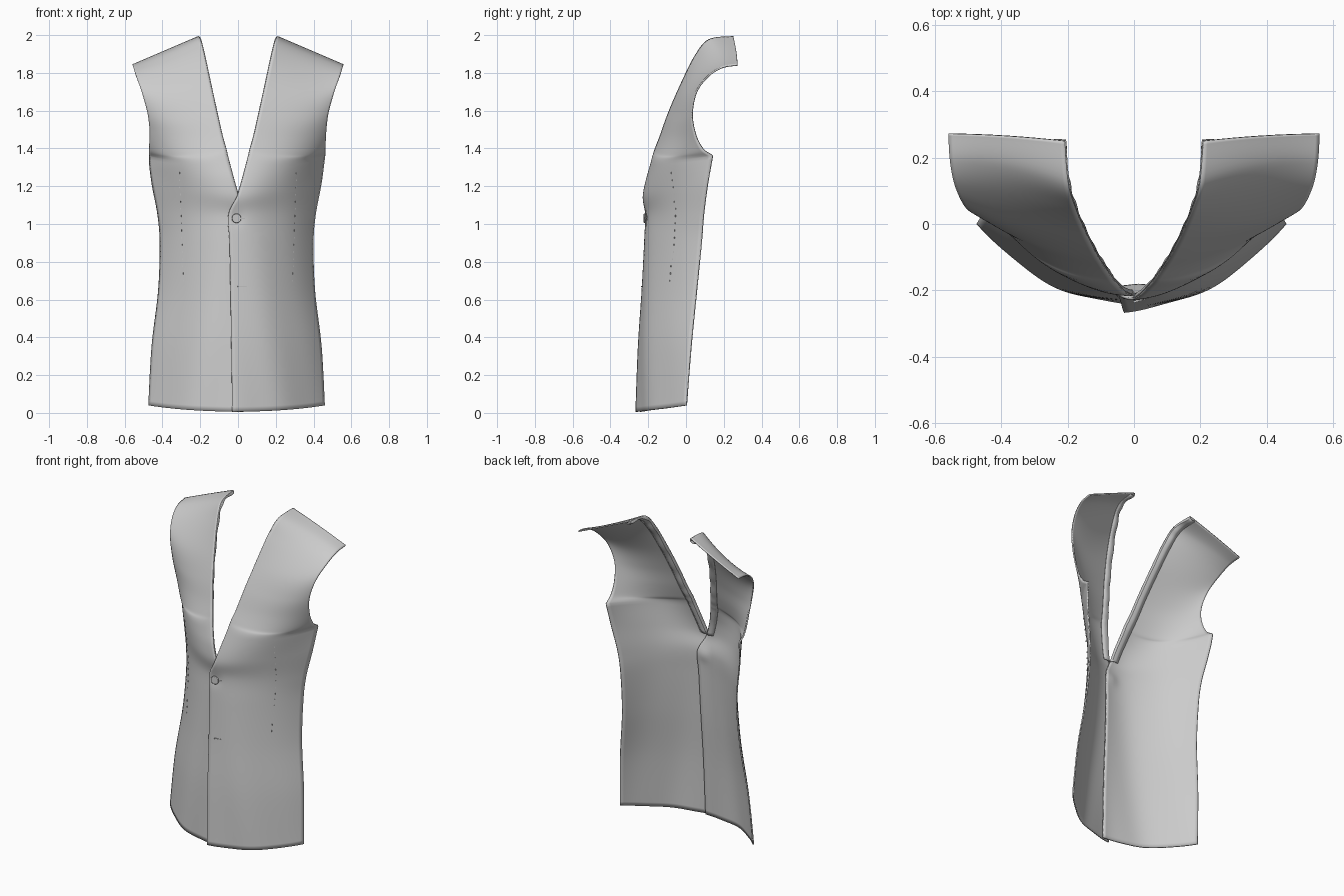
import bpy, math
from mathutils import Vector

if "Cube" in bpy.data.objects:
    bpy.data.objects.remove(bpy.data.objects["Cube"])

# Cross rows from hem to shoulder: centre/neck edge, middle, side/armhole edge
ROWS = [
    ((-.03, -.268, .006), (.24, -.185, .015), (.46, .0, .04)),
    ((-.035, -.255, .35), (.23, -.175, .35), (.443, .025, .35)),
    ((-.04, -.235, .65), (.21, -.158, .65), (.408, .055, .65)),
    ((-.045, -.222, .9), (.2, -.145, .9), (.4, .08, .9)),
    ((-.05, -.217, 1.05), (.2, -.138, 1.05), (.412, .092, 1.05)),
    ((.0, -.228, 1.16), (.23, -.135, 1.18), (.442, .113, 1.21)),
    ((.05, -.183, 1.34), (.28, -.11, 1.33), (.462, .14, 1.36)),
    ((.065, -.165, 1.4), (.29, -.095, 1.37), (.464, .09, 1.395)),
    ((.085, -.138, 1.47), (.3, -.075, 1.45), (.466, .05, 1.47)),
    ((.112, -.095, 1.59), (.32, -.05, 1.56), (.478, .03, 1.58)),
    ((.145, -.03, 1.74), (.35, .0, 1.69), (.51, .052, 1.7)),
    ((.178, .045, 1.89), (.375, .09, 1.82), (.54, .115, 1.785)),
    ((.2, .12, 1.978), (.385, .175, 1.895), (.555, .19, 1.832)),
    ((.21, .25, 1.995), (.385, .265, 1.92), (.56, .272, 1.845)),
]
LAST = len(ROWS) - 1


def along(col, v):
    """Smooth curve through one column of the row table."""
    i = min(int(v), LAST - 1)
    t = v - i
    p = [Vector(ROWS[max(0, min(LAST, i + k))][col]) for k in (-1, 0, 1, 2)]
    if col == 2 and i == 5:      # keep the underarm corner sharp
        p[3] = p[2] * 2 - p[1]
    if col == 2 and i == 6:
        p[0] = p[1] * 2 - p[2]
    return 0.5 * (2 * p[1] + (p[2] - p[0]) * t + (2 * p[0] - 5 * p[1] + 4 * p[2] - p[3]) * t * t
                  + (3 * p[1] - p[0] - 3 * p[2] + p[3]) * t ** 3)


def cloth(u, v, side):
    a, b, c = (along(k, v) for k in range(3))
    p = a * (2 * (u - .5) * (u - 1)) + b * (4 * u * (1 - u)) + c * (2 * u * (u - .5))
    # soft drape folds fanning from the button
    w = math.sin(math.pi * u)
    p.y += .006 * w * math.sin(5 * p.x * 4 + 4 * p.z) * max(0, 1 - p.z / 1.6)
    d = (p.x + .01) ** 2 + (p.z - 1.03) ** 2
    p.y += .008 * math.exp(-d / .0012)
    if side < 0:                 # under panel sits behind the lapped one
        low = max(0, min(1, (1.25 - p.z) / .2))
        p.y += .024 * (1 - u) ** 3 * low
        p.x += .015 * u * max(0, min(1, (1.5 - p.z) / .2))
    return p


def inward(u, v, side):
    e = .01
    u, v = min(u, 1 - e), min(v, LAST - e)
    o = cloth(u, v, side)
    return -(cloth(u + e, v, side) - o).cross(cloth(u, v + e, side) - o).normalized()


def sheet(name, us, vs, side, offset, thick):
    n = len(us)
    verts, faces = [], []
    for v in vs:
        for k, u in enumerate(us):
            p = cloth(u, v, side) + inward(u, v, side) * offset(k, v)
            verts.append((p.x * side, p.y, p.z))
    for j in range(len(vs) - 1):
        for i in range(n - 1):
            f = (j * n + i, j * n + i + 1, (j + 1) * n + i + 1, (j + 1) * n + i)
            faces.append(f if side > 0 else f[::-1])
    me = bpy.data.meshes.new(name)
    me.from_pydata(verts, [], faces)
    ob = bpy.data.objects.new(name, me)
    bpy.context.collection.objects.link(ob)
    m = ob.modifiers.new("thickness", "SOLIDIFY")
    m.thickness, m.offset = thick, -1
    smooth(ob)
    return ob


def smooth(ob):
    bpy.ops.object.select_all(action='DESELECT')
    bpy.context.view_layer.objects.active = ob
    ob.select_set(True)
    bpy.ops.object.shade_smooth_by_angle(angle=math.radians(40))


def locate(x, z, side):
    """Point on a panel closest to a front-view position."""
    best = min((((p := cloth(i / 40, j / 12, side)).x - x) ** 2 + (p.z - z) ** 2, i / 40, j / 12)
               for i in range(41) for j in range(12 * 8))
    p = cloth(best[1], best[2], side)
    return Vector((x * side, p.y, z))


def box(name, loc, size, rot=0):
    bpy.ops.mesh.primitive_cube_add(size=1, location=loc, rotation=(0, 0, rot))
    ob = bpy.context.object
    ob.name, ob.scale = name, size


def disc(name, loc, r, depth):
    bpy.ops.mesh.primitive_cylinder_add(vertices=32, radius=r, depth=depth, location=loc,
                                        rotation=(math.radians(90), 0, math.radians(8)))
    ob = bpy.context.object
    ob.name = name
    b = ob.modifiers.new("edge", "BEVEL")
    b.width, b.segments = depth * .3, 2
    smooth(ob)


for side, label in ((1, "right"), (-1, "left")):
    # front panel
    sheet(label + "_panel", [i / 28 for i in range(29)], [j / 8 for j in range(LAST * 8 + 1)],
          side, lambda k, v: 0, .008)
    # rolled neck facing, slightly rumpled near the shoulder
    roll = (.004, .016, .018, .009)
    sheet(label + "_neck_facing", [.0, .015, .05, .1], [5 + j / 8 for j in range((LAST - 5) * 8 + 1)],
          side, lambda k, v: roll[k] + (.004 * math.sin(v * 7) * (v - 5) / 8 if 0 < k < 3 else 0), .004)
    # waist dart stitches
    for k in range(16):
        z = .7 + .57 * k / 15
        x = .29 + .02 * (k / 15)
        box(label + "_dart_stitch", locate(x, z, side) + Vector((0, -.001, 0)),
            (.003, .004, .009), side * .5)

# waist button with its shank
b = locate(-.008, 1.03, 1)
disc("button", b + Vector((0, -.012, 0)), .025, .008)
disc("button_shank", b + Vector((0, -.004, 0)), .008, .014)
box("button_hole", locate(.025, 1.03, 1) + Vector((0, -.002, 0)), (.025, .004, .005), .3)
# lower buttonhole
box("lower_button_hole", locate(.022, .67, 1) + Vector((0, -.001, 0)), (.05, .006, .006), .28)
